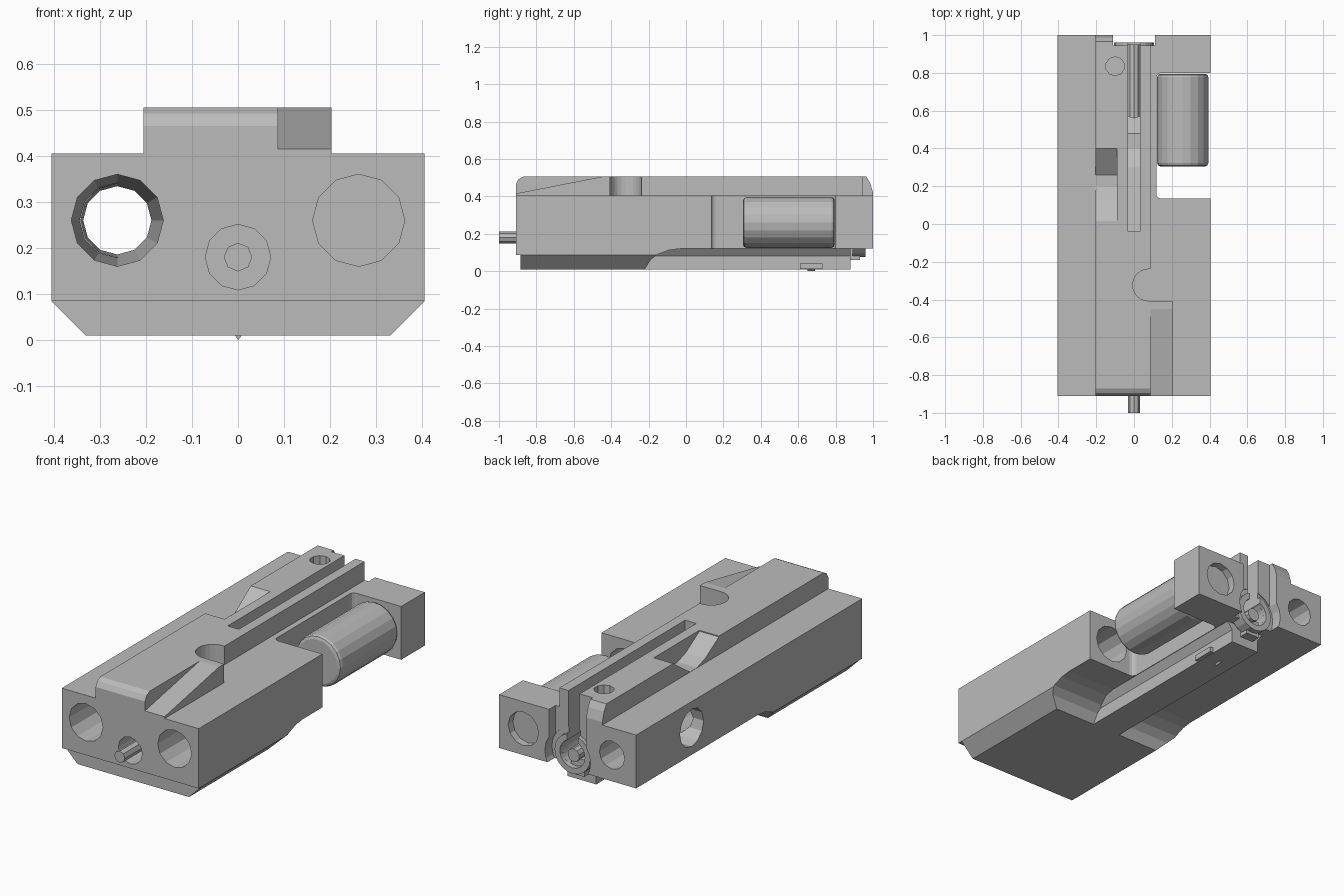
import bpy
import bmesh
import math
from mathutils import Matrix

cube = bpy.data.objects.get("Cube")
if cube:
    bpy.data.objects.remove(cube)

grey = bpy.data.materials.new("plain grey")
grey.use_nodes = True
grey.diffuse_color = (0.5, 0.5, 0.5, 1)
grey.node_tree.nodes["Principled BSDF"].inputs["Base Color"].default_value = (0.5, 0.5, 0.5, 1)


def finish(name, bm):
    bmesh.ops.recalc_face_normals(bm, faces=bm.faces)
    mesh = bpy.data.meshes.new(name)
    bm.to_mesh(mesh)
    bm.free()
    mesh.materials.append(grey)
    ob = bpy.data.objects.new(name, mesh)
    bpy.context.collection.objects.link(ob)
    return ob


def prism(name, points, lo, hi, axis="X"):
    """Extrude a profile: YZ points along X, XZ points along Y, XY points along Z."""
    place = {"X": lambda p: (lo, *p), "Y": lambda p: (p[0], lo, p[1]), "Z": lambda p: (*p, lo)}[axis]
    bm = bmesh.new()
    face = bm.faces.new([bm.verts.new(place(p)) for p in points])
    moved = bmesh.ops.extrude_face_region(bm, geom=[face])["geom"]
    step = [hi - lo if a == axis else 0 for a in "XYZ"]
    bmesh.ops.translate(bm, verts=[v for v in moved if isinstance(v, bmesh.types.BMVert)], vec=step)
    return finish(name, bm)


def box(name, x0, x1, y0, y1, z0, z1):
    return prism(name, [(x0, y0), (x1, y0), (x1, y1), (x0, y1)], z0, z1, "Z")


def cylinder(name, centre, r, length, axis="Y", sides=12, r2=None):
    """Centred cylinder or cone; r2 is the radius at the far (+axis) end."""
    turn = {"X": Matrix.Rotation(math.pi / 2, 4, "Y"),
            "Y": Matrix.Rotation(-math.pi / 2, 4, "X"), "Z": Matrix()}[axis]
    bm = bmesh.new()
    bmesh.ops.create_cone(bm, cap_ends=True, segments=sides, radius1=r,
                          radius2=r if r2 is None else r2, depth=length,
                          matrix=Matrix.Translation(centre) @ turn)
    return finish(name, bm)


def combine(target, tool, operation="DIFFERENCE"):
    mod = target.modifiers.new("combine", "BOOLEAN")
    mod.operation = operation
    mod.solver = "EXACT"
    mod.object = tool
    bpy.context.view_layer.objects.active = target
    bpy.ops.object.modifier_apply(modifier=mod.name)
    bpy.data.objects.remove(tool)


def bevel(ob, width, segments=1, vertical=False):
    bm = bmesh.new()
    bm.from_mesh(ob.data)
    if vertical:
        edges = [e for e in bm.edges if abs(e.verts[0].co.z - e.verts[1].co.z) > 0.1]
    else:
        edges = [e for e in bm.edges if abs(e.verts[0].co.y - e.verts[1].co.y) < 0.001]
    bmesh.ops.bevel(bm, geom=edges, offset=width, segments=segments, profile=0.5, affect="EDGES")
    bm.to_mesh(ob.data)
    bm.free()


# Main body with the thick front foot sweeping up into the thinner rear
body = prism("main_body", [(-.91, .405), (-.91, .085), (-.885, .085), (-.885, .01), (-.22, .01),
                           (-.19, .06), (-.15, .09), (-.09, .113), (-.03, .12), (1, .12),
                           (1, .405)], -.405, .405)
for s in (-1, 1):
    combine(body, prism("foot_chamfer", [(s * .325, .005), (s * .405, .085), (s * .45, .085),
                                         (s * .45, .005)], -.95, .1, "Y"))

# Raised top ridge and the sloped wing beside it
combine(body, prism("ridge", [(-.91, .3), (-.91, .465), (-.895, .492), (-.87, .505), (.965, .505),
                              (.985, .47), (1, .42), (1, .3)], -.205, .087), "UNION")
combine(body, prism("ridge_wing", [(-.91, .3), (-.91, .415), (-.45, .505), (-.407, .505),
                                   (-.407, .3)], .05, .203), "UNION")

# Side window for the roller
window = box("window_cut", .118, .5, .135, .8, -.1, .6)
bevel(window, .025, 3, vertical=True)
combine(body, window)

# Rounded slot across the ridge
combine(body, cylinder("slot_round", (.077, -.323, .455), .084, .1, "Z", 24))
combine(body, box("slot_open", .077, .25, -.407, -.239, .405, .55))

# Scooped pocket on the other side of the ridge
combine(body, prism("pocket_cut", [(.015, .52), (.015, .5), (.13, .43), (.2, .406), (.26, .406),
                                   (.4, .505), (.4, .52)], -.25, -.09))

# Long groove stepping down to the rear, and the rear notch
combine(body, prism("groove_cut", [(-.04, .55), (-.04, .42), (.3, .38), (.4, .33), (.48, .33),
                                   (.6, .22), (.88, .2), (.88, 0), (1.1, 0), (1.1, .55)],
                    -.033, .033))
combine(body, box("rear_notch", -.11, .11, .945, 1.1, 0, .6))

# Bores: tapered through bore, roller bore, centre bores, side and screw holes
bores = [
    cylinder("tapered_bore", (-.262, .045, .26), .1, 1.93, r2=.074),
    cylinder("roller_bore", (.262, -.4, .26), .1, 1.2),
    cylinder("rear_blind_bore", (.262, 1, .26), .09, .08),
    cylinder("front_centre_bore", (0, -.75, .18), .071, .4),
    cylinder("rear_centre_bore", (0, .8, .18), .075, .5),
    cylinder("rear_counterbore", (0, 1.03, .18), .135, .18, sides=20),
    cylinder("side_hole", (-.36, .53, .265), .1, .2, "X"),
    cylinder("screw_hole", (-.1, .835, .5), .05, .16, "Z", 10),
]
for tool in bores:
    combine(body, tool)

# Underside rail with flared top
rail = prism("bottom_rail", [(-.085, .01), (.085, .01), (.085, .08), (.116, .121),
                             (-.116, .121), (-.085, .08)], -.22, .88, "Y")
box("rail_clip", -.01, .105, .61, .73, .012, .04)
prism("clip_tip", [(-.008, .012), (0, 0), (.01, .012)], .65, .69, "Y")

# Roller in the window
roller = cylinder("roller", (.258, .55, .26), .136, .49, sides=20)
bevel(roller, .018, 2)

# Centre rods at both ends and the rear collar
cylinder("front_rod", (0, -.76, .18), .031, .48, sides=8)
cylinder("rear_rod", (0, .72, .17), .035, .46, sides=10)
collar = cylinder("rear_collar", (0, .925, .18), .105, .07, sides=20)
combine(collar, cylinder("collar_bore", (0, .925, .18), .074, .2, sides=20))
combine(collar, box("collar_gap", -.033, .033, .8, 1, .2, .4))
box("rod_stop", -.05, .03, .87, .93, .06, .15)
